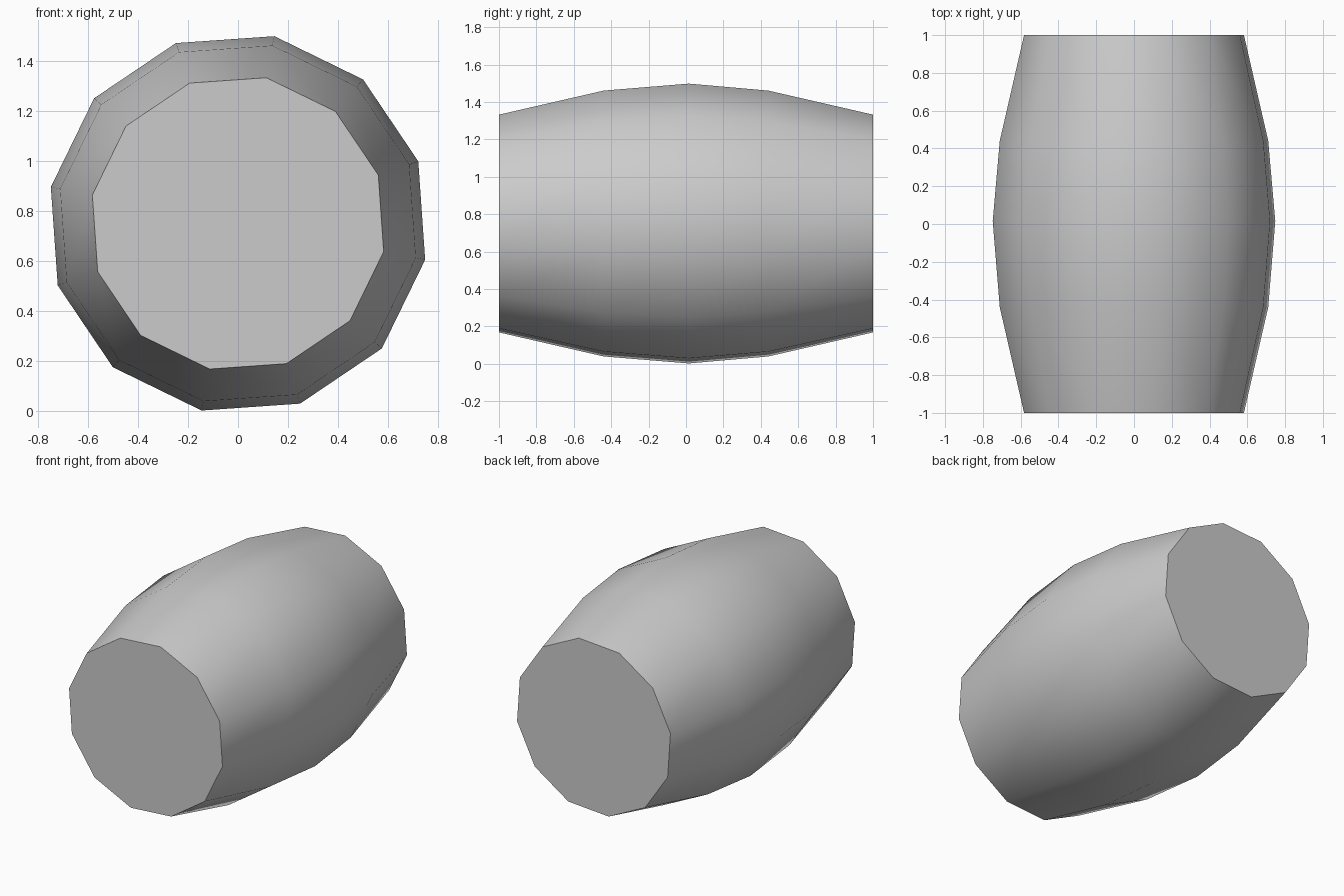
import bpy, bmesh, math

if "Cube" in bpy.data.objects:
    bpy.data.objects.remove(bpy.data.objects["Cube"])

SIDES = 12
PHASE = math.radians(19)
CENTRE_Z = 0.75
# (y, radius) profile of the bulging body
PROFILE = [(-1.0, 0.593), (-0.44, 0.724), (0.015, 0.762), (0.44, 0.724), (1.0, 0.593)]


def make_ring(bm, y, r):
    angles = [PHASE + i * math.tau / SIDES for i in range(SIDES)]
    return [bm.verts.new((r * math.cos(a), y, CENTRE_Z + r * math.sin(a))) for a in angles]


# Barrel body: rings joined by quads, closed with flat ends
bm = bmesh.new()
rings = [make_ring(bm, y, r) for y, r in PROFILE]
for a, b in zip(rings, rings[1:]):
    for i in range(SIDES):
        j = (i + 1) % SIDES
        bm.faces.new((a[i], a[j], b[j], b[i]))
bm.faces.new(rings[0])
bm.faces.new(rings[-1])
bmesh.ops.recalc_face_normals(bm, faces=bm.faces)

mesh = bpy.data.meshes.new("barrel")
bm.to_mesh(mesh)
bm.free()
barrel = bpy.data.objects.new("barrel", mesh)
bpy.context.collection.objects.link(barrel)

# Smooth sides, crisp flat ends
bpy.context.view_layer.objects.active = barrel
barrel.select_set(True)
bpy.ops.object.shade_smooth_by_angle(angle=math.radians(40))
